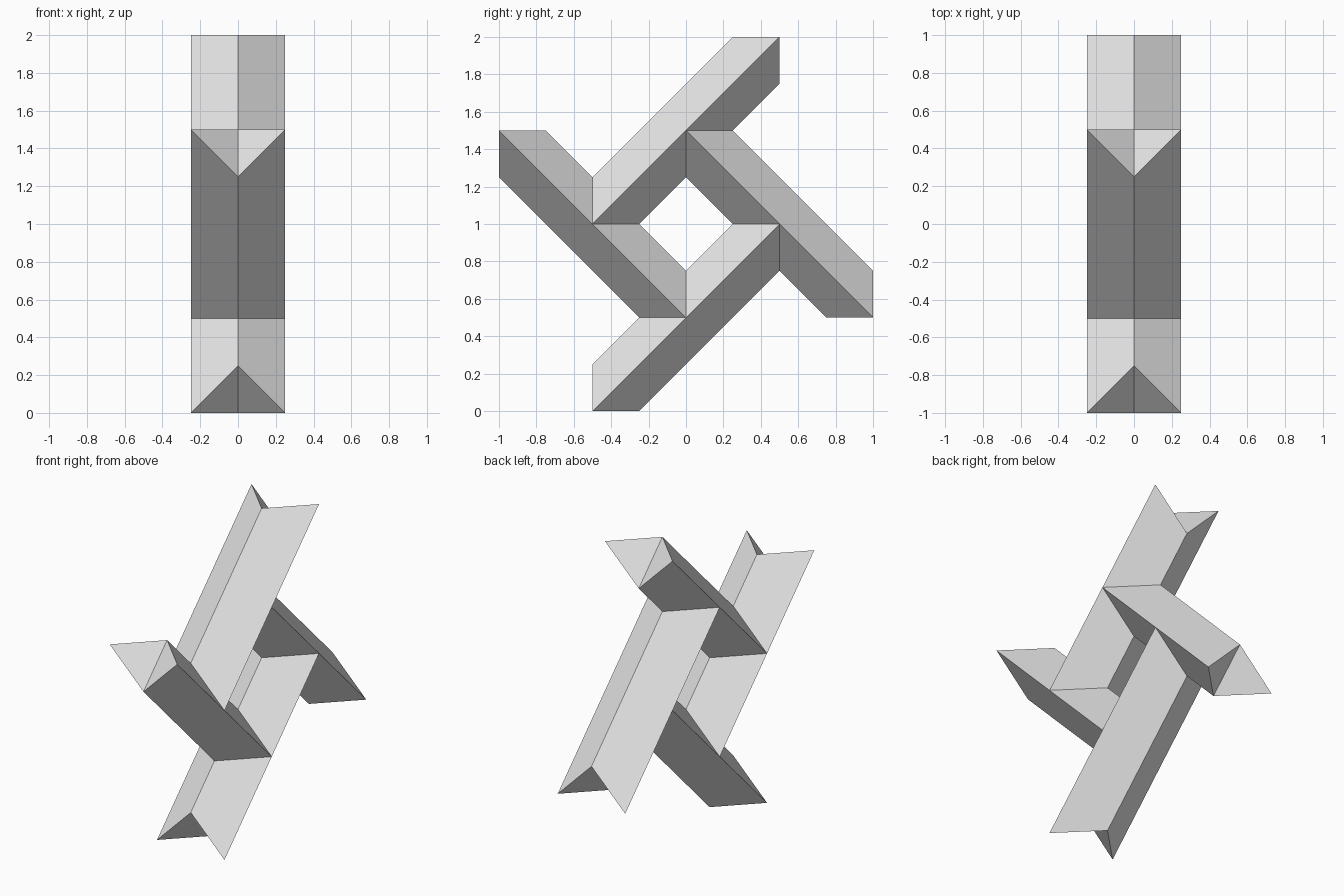
import bpy, bmesh, math

cube = bpy.data.objects.get("Cube")
if cube:
    bpy.data.objects.remove(cube, do_unlink=True)

# Single plain grey
grey = bpy.data.materials.new("light_grey")
grey.use_nodes = True
colour = (0.8, 0.8, 0.8, 1)
grey.diffuse_color = colour
grey.node_tree.nodes["Principled BSDF"].inputs["Base Color"].default_value = colour

W = 0.25  # half width of a bar


def bar_mesh():
    """Slanted four-sided bar whose two ends are V-notched."""
    bm = bmesh.new()

    def ring(y, z, upper, lower):
        points = [(-W, y, z), (0, y + upper[0], z + upper[1]),
                  (W, y, z), (0, y + lower[0], z + lower[1])]
        return [bm.verts.new(p) for p in points]

    start = ring(-0.5, 0, (0, W), (W, 0))
    end = ring(0.5, 1, (-W, 0), (0, -W))

    # Long sides
    for i in range(4):
        j = (i + 1) % 4
        bm.faces.new((start[i], start[j], end[j], end[i]))
    # Notched ends, folded inwards along the line between the ridges
    for left, top, right, bottom in (start, end):
        bm.faces.new((left, top, bottom))
        bm.faces.new((right, bottom, top))

    bmesh.ops.recalc_face_normals(bm, faces=bm.faces)
    mesh = bpy.data.meshes.new("notched_bar")
    bm.to_mesh(mesh)
    bm.free()
    mesh.materials.append(grey)
    return mesh


# Four bars interlocked in a pinwheel, each end seated on the next bar
mesh = bar_mesh()
for i, name in enumerate(("top_bar", "back_bar", "bottom_bar", "front_bar")):
    bar = bpy.data.objects.new(name, mesh)
    bar.location.z = 1
    bar.rotation_euler.x = -i * math.pi / 2
    bpy.context.collection.objects.link(bar)
